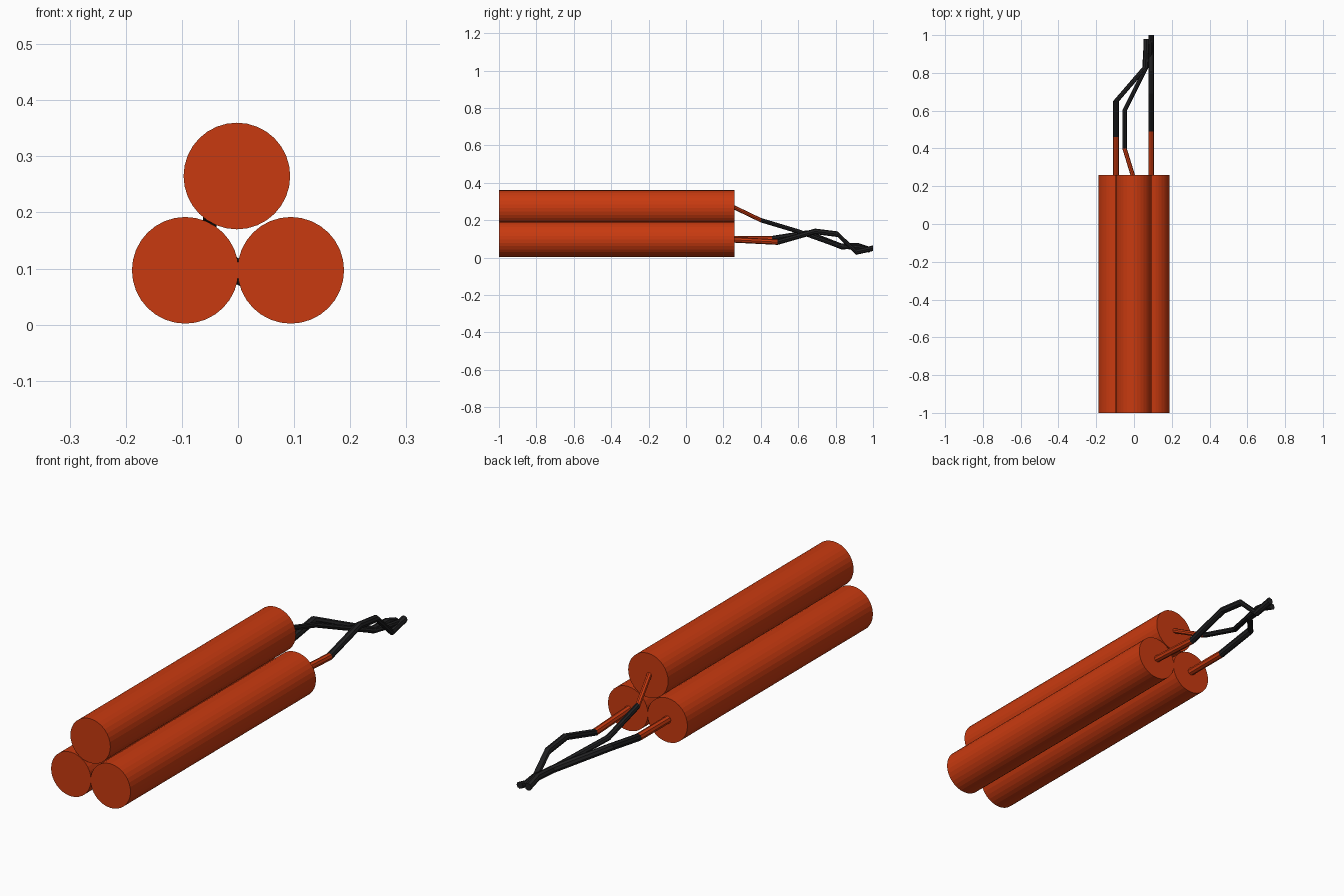
import bpy, bmesh, math

if "Cube" in bpy.data.objects:
    bpy.data.objects.remove(bpy.data.objects["Cube"])


def material(name, rgb):
    m = bpy.data.materials.new(name)
    m.diffuse_color = (*rgb, 1)
    m.use_nodes = True
    m.node_tree.nodes["Principled BSDF"].inputs["Base Color"].default_value = m.diffuse_color
    return m


RED = material("orange red", (0.58, 0.042, 0.005))
BLACK = material("charcoal", (0.014, 0.014, 0.015))


def sweep(name, path, radius, sides, red_segments):
    """Tube along y with upright rings; the first segments are red, the rest black."""
    bm = bmesh.new()
    rings = []
    for x, y, z in path:
        rings.append([bm.verts.new((x + radius * math.sin(2 * math.pi * i / sides), y,
                                    z + radius * math.cos(2 * math.pi * i / sides)))
                      for i in range(sides)])
    for s, (a, b) in enumerate(zip(rings, rings[1:])):
        for i in range(sides):
            j = (i + 1) % sides
            f = bm.faces.new((a[i], a[j], b[j], b[i]))
            f.material_index = 0 if s < red_segments else 1
    bm.faces.new(rings[0])
    end = bm.faces.new(rings[-1])
    end.material_index = 0 if red_segments >= len(path) - 1 else 1
    bmesh.ops.recalc_face_normals(bm, faces=bm.faces)
    me = bpy.data.meshes.new(name)
    bm.to_mesh(me)
    bm.free()
    me.materials.append(RED)
    me.materials.append(BLACK)
    ob = bpy.data.objects.new(name, me)
    bpy.context.collection.objects.link(ob)
    return ob


# Three stacked sticks
for name, x, z in (("left_stick", -0.094, 0.097),
                   ("right_stick", 0.094, 0.097),
                   ("top_stick", -0.002, 0.265)):
    sweep(name, [(x, -1, z), (x, 0.26, z)], 0.095, 32, 1)

# Fuses: red near the stick, black beyond, twisted together at the tip
sweep("left_fuse", [(-0.095, 0.25, 0.1), (-0.095, 0.46, 0.1), (-0.095, 0.65, 0.13),
                    (0.06, 0.83, 0.06), (0.065, 0.92, 0.062), (0.065, 0.98, 0.042)],
      0.016, 8, 1)
sweep("right_fuse", [(0.091, 0.25, 0.095), (0.091, 0.49, 0.083), (0.091, 0.69, 0.14),
                     (0.091, 0.81, 0.125), (0.091, 0.91, 0.03), (0.091, 1.0, 0.05)],
      0.015, 8, 1)
sweep("top_fuse", [(-0.004, 0.25, 0.272), (-0.05, 0.40, 0.2), (-0.05, 0.60, 0.14),
                   (0.065, 0.83, 0.058), (0.085, 0.91, 0.055), (0.085, 0.98, 0.045)],
      0.012, 8, 1)
